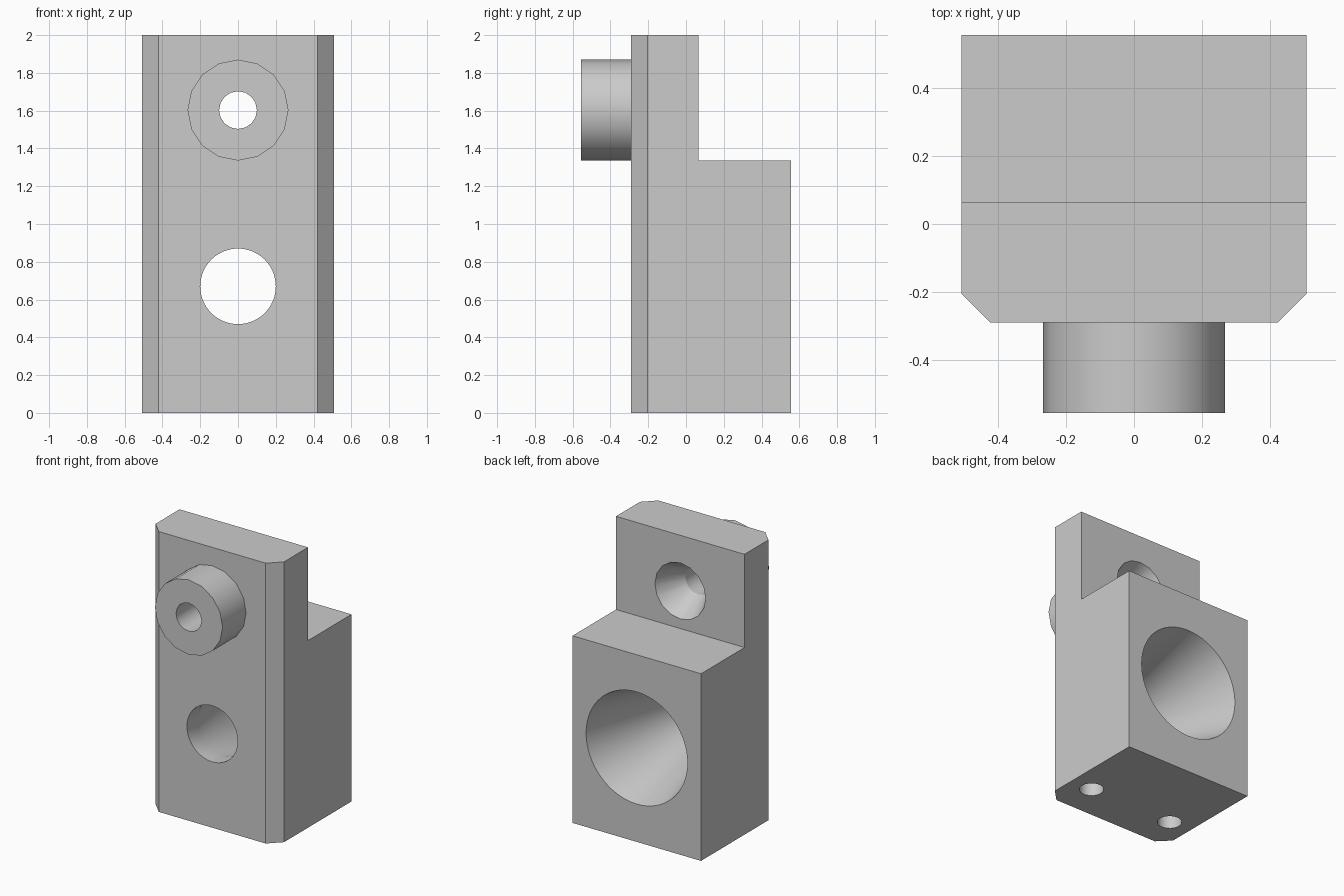
import bpy, bmesh, math

cube = bpy.data.objects.get("Cube")
if cube:
    bpy.data.objects.remove(cube, do_unlink=True)

HALF_W, FRONT, BACK, BOSS_FRONT = 0.507, -0.29, 0.555, -0.555
STEP_Y, STEP_Z, TOP, BEVEL = 0.065, 1.335, 2.0, 0.085
BORE_Z, SCREW_Z = 0.67, 1.603

grey = bpy.data.materials.new("plain grey")
grey.use_nodes = True
colour = (0.6, 0.6, 0.6, 1)
grey.diffuse_color = colour
grey.node_tree.nodes["Principled BSDF"].inputs["Base Color"].default_value = colour


def finish(name, bm):
    bmesh.ops.recalc_face_normals(bm, faces=bm.faces)
    mesh = bpy.data.meshes.new(name)
    bm.to_mesh(mesh)
    bm.free()
    mesh.materials.append(grey)
    obj = bpy.data.objects.new(name, mesh)
    bpy.context.collection.objects.link(obj)
    return obj


def turned(name, profile, sides, place):
    """Closed solid from (radius, distance) rings; place maps ring points to space."""
    bm = bmesh.new()
    rings = []
    for r, d in profile:
        angles = [math.tau * i / sides for i in range(sides)]
        rings.append([bm.verts.new(place(r * math.cos(a), r * math.sin(a), d)) for a in angles])
    for a, b in zip(rings, rings[1:]):
        for i in range(sides):
            j = (i + 1) % sides
            bm.faces.new((a[i], a[j], b[j], b[i]))
    bm.faces.new(rings[0])
    bm.faces.new(rings[-1])
    return finish(name, bm)


def along_y(z):
    return lambda u, v, d: (u, d, z + v)


def combine(target, tool, operation):
    tool.hide_render = True
    mod = target.modifiers.new(operation, 'BOOLEAN')
    mod.operation, mod.solver, mod.object = operation, 'EXACT', tool
    bpy.context.view_layer.objects.active = target
    bpy.ops.object.modifier_apply(modifier=mod.name)
    bpy.data.objects.remove(tool, do_unlink=True)


# Stepped body: side profile extruded across the width
bm = bmesh.new()
profile = [(FRONT, 0), (BACK, 0), (BACK, STEP_Z), (STEP_Y, STEP_Z), (STEP_Y, TOP), (FRONT, TOP)]
side = bm.faces.new([bm.verts.new((-HALF_W, y, z)) for y, z in profile])
new = bmesh.ops.extrude_face_region(bm, geom=[side])["geom"]
bmesh.ops.translate(bm, vec=(2 * HALF_W, 0, 0),
                    verts=[v for v in new if isinstance(v, bmesh.types.BMVert)])

# Chamfered upright front edges
front_edges = [e for e in bm.edges
               if all(abs(v.co.y - FRONT) < 1e-4 for v in e.verts)
               and abs(e.verts[0].co.x - e.verts[1].co.x) < 1e-4]
bmesh.ops.bevel(bm, geom=front_edges, offset=BEVEL, segments=1, affect='EDGES')
body = finish("mounting_block", bm)

# Round boss on the front
boss = turned("boss", [(0.267, BOSS_FRONT), (0.267, FRONT + 0.05)], 16, along_y(SCREW_Z))
combine(body, boss, 'UNION')

# Countersunk screw hole through plate and boss
screw = turned("screw_hole", [(0.1, BOSS_FRONT - 0.1), (0.1, -0.135), (0.2, STEP_Y), (0.2, STEP_Y + 0.1)],
               16, along_y(SCREW_Z))
combine(body, screw, 'DIFFERENCE')

# Main bore: short straight mouth, then a cone widening to the back
bore = turned("bore", [(0.2, FRONT - 0.1), (0.2, -0.17), (0.4, BACK), (0.4, BACK + 0.1)],
              64, along_y(BORE_Z))
combine(body, bore, 'DIFFERENCE')

# Pair of blind pin holes in the underside
for s in (-1, 1):
    pin = turned("pin_hole", [(0.08, -0.1), (0.08, 0.35)], 32,
                 lambda u, v, d: (s * 0.335 + u, v - 0.035, d))
    combine(body, pin, 'DIFFERENCE')

# Smooth round walls, crisp edges
bpy.ops.object.select_all(action='DESELECT')
body.select_set(True)
bpy.context.view_layer.objects.active = body
bpy.ops.object.shade_smooth_by_angle(angle=math.radians(25))
